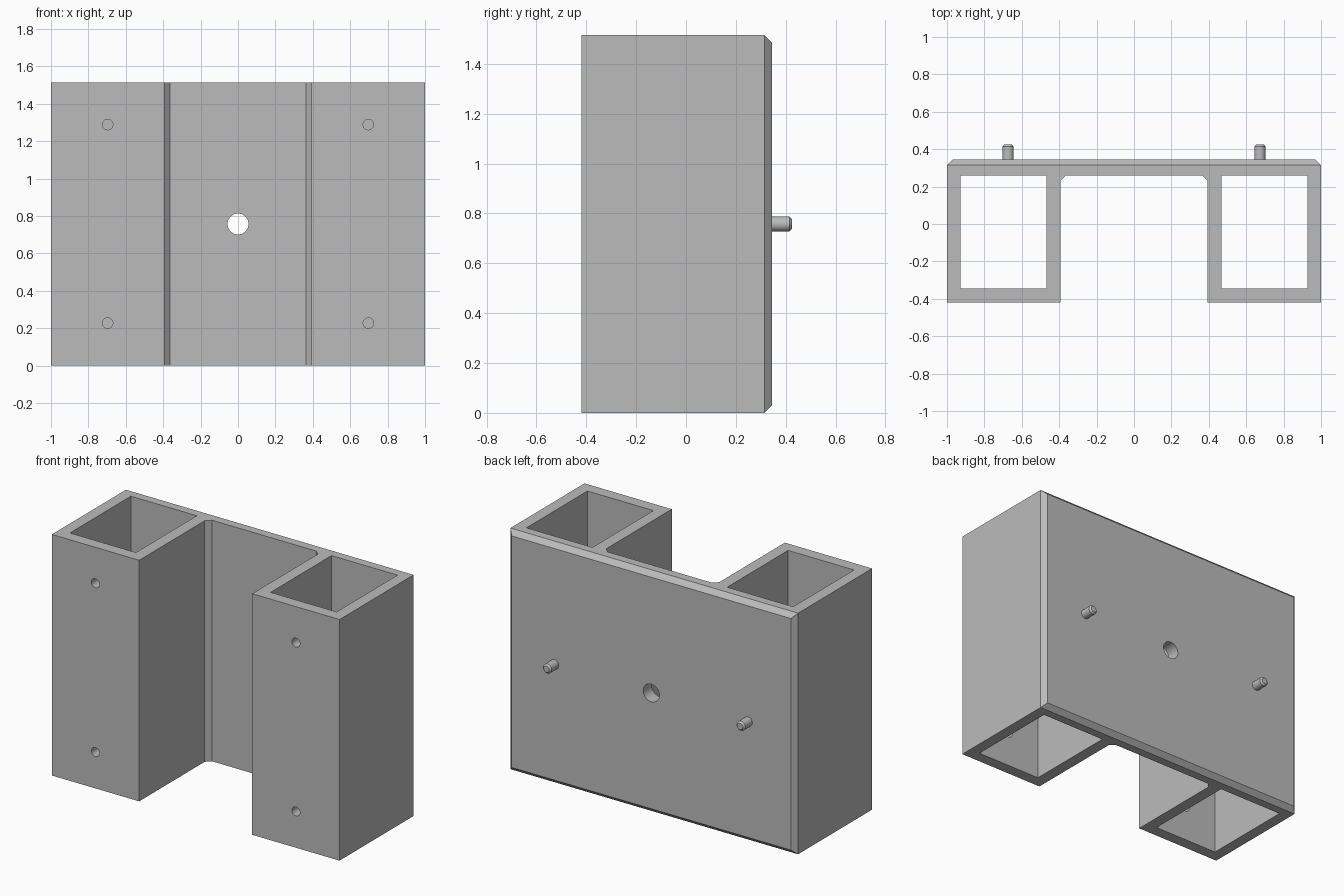
import bpy, bmesh
from math import radians
from mathutils import Matrix, Vector

cube = bpy.data.objects.get("Cube")
if cube:
    bpy.data.objects.remove(cube, do_unlink=True)

H, FRONT, BACK = 1.515, -0.42, 0.345     # body height and depth limits
MID = H / 2
CHAMFER = 0.03

grey = bpy.data.materials.new("plain grey")
grey.use_nodes = True
grey.diffuse_color = (0.5, 0.5, 0.5, 1)
grey.node_tree.nodes["Principled BSDF"].inputs["Base Color"].default_value = (0.5, 0.5, 0.5, 1)


def make_object(name, bm):
    bmesh.ops.recalc_face_normals(bm, faces=bm.faces)
    mesh = bpy.data.meshes.new(name)
    bm.to_mesh(mesh)
    bm.free()
    mesh.materials.append(grey)
    obj = bpy.data.objects.new(name, mesh)
    bpy.context.collection.objects.link(obj)
    return obj


def box(name, lo, hi):
    lo, hi = Vector(lo), Vector(hi)
    bm = bmesh.new()
    bmesh.ops.create_cube(bm, size=1, matrix=Matrix.Translation((lo + hi) / 2)
                          @ Matrix.Diagonal((*(hi - lo), 1)))
    return make_object(name, bm)


def rod(name, x, z, r, y0, y1, bevel=0):
    """Cylinder along y, optionally with a chamfered rear rim."""
    bm = bmesh.new()
    bmesh.ops.create_cone(bm, cap_ends=True, segments=32, radius1=r, radius2=r, depth=y1 - y0,
                          matrix=Matrix.Translation((x, (y0 + y1) / 2, z))
                          @ Matrix.Rotation(radians(90), 4, 'X'))
    if bevel:
        rim = [e for e in bm.edges if all(abs(v.co.y - y1) < 1e-4 for v in e.verts)]
        bmesh.ops.bevel(bm, geom=rim, offset=bevel, segments=1, affect='EDGES')
    return make_object(name, bm)


def smooth(obj):
    bpy.ops.object.select_all(action='DESELECT')
    obj.select_set(True)
    bpy.context.view_layer.objects.active = obj
    bpy.ops.object.shade_smooth_by_angle(angle=radians(30))


# Body: U-shaped outline with chamfered inner corners, extruded upward
half = [(1, BACK), (1, FRONT), (0.393, FRONT), (0.393, 0.23), (0.363, 0.26)]
outline = half + [(-x, y) for x, y in reversed(half)]
bm = bmesh.new()
base = bm.faces.new([bm.verts.new((x, y, 0)) for x, y in outline])
top = bmesh.ops.extrude_face_region(bm, geom=[base])["geom"]
bmesh.ops.translate(bm, vec=(0, 0, H), verts=[v for v in top if isinstance(v, bmesh.types.BMVert)])
bmesh.ops.recalc_face_normals(bm, faces=bm.faces)
# Chamfer the rim of the rear plate
rim = [e for e in bm.edges if all(abs(v.co.y - BACK) < 1e-4 for v in e.verts)]
bmesh.ops.bevel(bm, geom=rim, offset=CHAMFER, segments=1, affect='EDGES')
body = make_object("bracket_body", bm)

# Cutters: centre bore, tube cavities and front screw holes
cutters = [rod("centre_bore_cutter", 0, MID, 0.056, 0.1, 0.5)]
for s in (-1, 1):
    xs = sorted((s * 0.468, s * 0.927))
    cutters.append(box("cavity_cutter", (xs[0], -0.345, -0.1), (xs[1], 0.26, H + 0.1)))
    for z in (0.228, 1.289):
        cutters.append(rod("screw_hole_cutter", s * 0.697, z, 0.028, -0.5, -0.3))
for c in cutters:
    c.hide_render = True
    mod = body.modifiers.new(c.name, 'BOOLEAN')
    mod.operation, mod.solver, mod.object = 'DIFFERENCE', 'EXACT', c
bpy.context.view_layer.objects.active = body
for mod in list(body.modifiers):
    bpy.ops.object.modifier_apply(modifier=mod.name)
for c in cutters:
    bpy.data.objects.remove(c, do_unlink=True)
smooth(body)

# Locating pins on the rear plate
for side, s in (("right", -1), ("left", 1)):
    smooth(rod(side + "_locating_pin", s * 0.673, MID, 0.03, BACK - 0.03, 0.425, 0.01))
